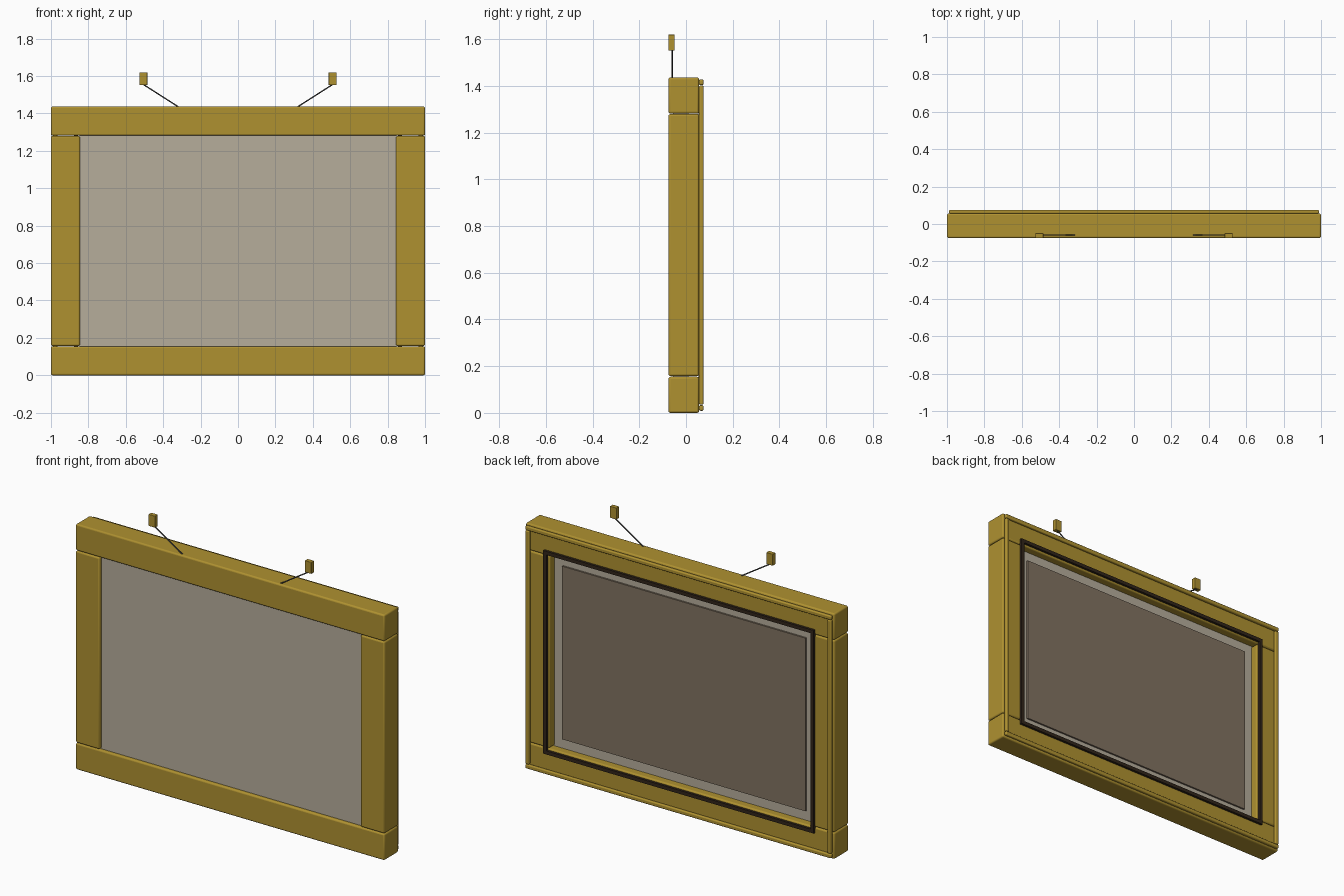
import bpy
from mathutils import Vector

if "Cube" in bpy.data.objects:
    bpy.data.objects.remove(bpy.data.objects["Cube"])


def material(name, rgb):
    m = bpy.data.materials.new(name)
    m.diffuse_color = (*rgb, 1)
    m.use_nodes = True
    m.node_tree.nodes["Principled BSDF"].inputs["Base Color"].default_value = m.diffuse_color
    return m


GOLD = material("gilded_wood", (0.43, 0.285, 0.03))
PANEL = material("warm_grey", (0.47, 0.42, 0.33))
BACK = material("brown_board", (0.22, 0.17, 0.12))
DARK = material("dark_trim", (0.03, 0.018, 0.01))
WIRE = material("wire_metal", (0.08, 0.08, 0.08))


def box(name, x, y, z, mat, bevel=0.0):
    """Box from (min, max) ranges with optional rounded edges."""
    ranges = (x, y, z)
    bpy.ops.mesh.primitive_cube_add(size=1, location=[(a + b) / 2 for a, b in ranges])
    o = bpy.context.object
    o.name = name
    o.scale = [b - a for a, b in ranges]
    bpy.ops.object.transform_apply(location=False, rotation=False, scale=True)
    o.data.materials.append(mat)
    if bevel:
        mod = o.modifiers.new("round_edges", 'BEVEL')
        mod.width = bevel
        mod.segments = 3
        bpy.ops.object.shade_smooth_by_angle()
    return o


def surround(name, hx, z, w, y, mat, bevel, gap=0.0):
    """Four bars: full-width top and bottom, with side bars between them."""
    z0, z1 = z
    box(name + "_bottom", (-hx, hx), y, (z0, z0 + w), mat, bevel)
    box(name + "_top", (-hx, hx), y, (z1 - w, z1), mat, bevel)
    for side, a, b in (("left", -hx, -hx + w), ("right", hx - w, hx)):
        box(f"{name}_{side}", (a, b), y, (z0 + w + gap, z1 - w - gap), mat, bevel)


# Main frame, outer back moulding and dark liner around the opening
surround("frame", 1.0, (0.0, 1.437), 0.155, (-0.075, 0.056), GOLD, 0.009, 0.002)
surround("back_moulding", 0.99, (0.009, 1.428), 0.024, (0.056, 0.075), GOLD, 0.006, 0.002)
surround("back_liner", 0.876, (0.124, 1.313), 0.021, (0.054, 0.070), DARK, 0.0)

# Picture panel and backing board
box("picture_panel", (-0.848, 0.848), (-0.056, 0.010), (0.152, 1.285), PANEL)
box("backing_board", (-0.788, 0.788), (0.008, 0.020), (0.212, 1.225), BACK)

# Hanging wires and wall blocks
for label, s in (("left", -1), ("right", 1)):
    cx = s * 0.506
    box("hanging_block_" + label, (cx - 0.021, cx + 0.021), (-0.075, -0.049),
        (1.552, 1.62), GOLD, 0.002)
    a, b = Vector((s * 0.315, -0.059, 1.433)), Vector((cx, -0.059, 1.555))
    bpy.ops.mesh.primitive_cylinder_add(vertices=12, radius=0.0035,
                                        depth=(b - a).length, location=(a + b) / 2)
    wire = bpy.context.object
    wire.name = "hanging_wire_" + label
    wire.rotation_euler = (b - a).to_track_quat('Z', 'Y').to_euler()
    wire.data.materials.append(WIRE)
    bpy.ops.object.shade_smooth_by_angle()
